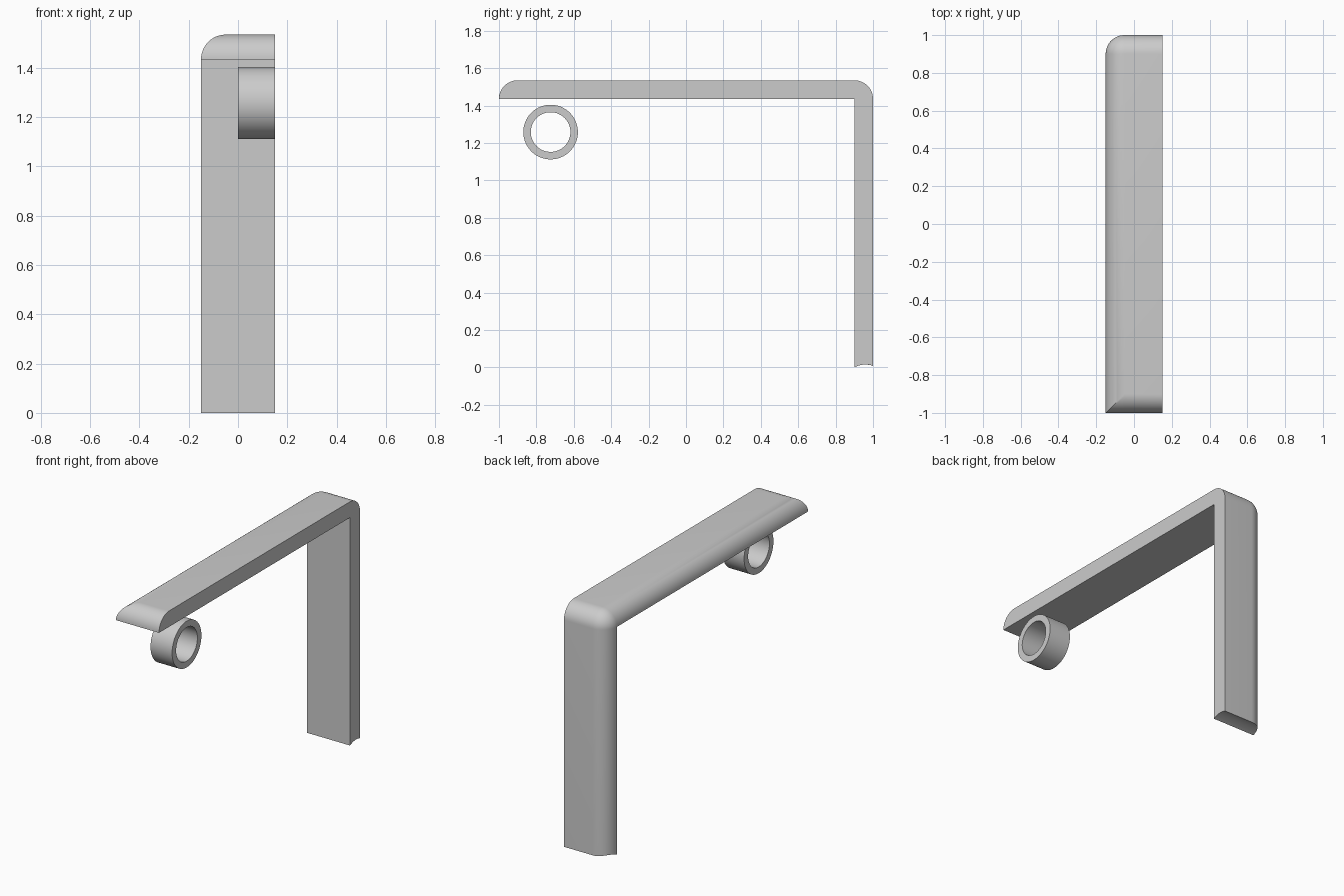
import bpy, bmesh
from math import sin, cos, pi, radians
from mathutils import Vector

if "Cube" in bpy.data.objects:
    bpy.data.objects.remove(bpy.data.objects["Cube"], do_unlink=True)

grey = bpy.data.materials.new("plain grey")
grey.use_nodes = True
grey.diffuse_color = (0.6, 0.6, 0.6, 1)
grey.node_tree.nodes["Principled BSDF"].inputs["Base Color"].default_value = (0.6, 0.6, 0.6, 1)

HALF = 0.15      # half width of the bracket
THICK = 0.1      # thickness, also the edge radius
UNDER = 1.435    # height of the underside of the arm
INNER = 0.9      # y of the inner face of the leg
STEPS = 12


def finish(bm, name):
    bmesh.ops.remove_doubles(bm, verts=bm.verts, dist=1e-5)
    bmesh.ops.recalc_face_normals(bm, faces=bm.faces)
    mesh = bpy.data.meshes.new(name)
    bm.to_mesh(mesh)
    bm.free()
    mesh.materials.append(grey)
    obj = bpy.data.objects.new(name, mesh)
    bpy.context.collection.objects.link(obj)
    bpy.ops.object.select_all(action="DESELECT")
    obj.select_set(True)
    bpy.context.view_layer.objects.active = obj
    bpy.ops.object.shade_smooth_by_angle(angle=radians(30))
    return obj


def outline(t):
    """Side outline of the bracket where the rounded edge has turned by t."""
    d = THICK * cos(t)
    pts = []
    for i in range(STEPS + 1):                      # rounded front tip
        a = (pi / 2 - t) * i / STEPS
        pts.append((-INNER - THICK * cos(a), UNDER + THICK * sin(a)))
    for i in range(STEPS + 1):                      # rounded back corner
        a = pi / 2 * (1 - i / STEPS)
        pts.append((INNER + d * cos(a), UNDER + d * sin(a)))
    for i in range(7):                              # hollowed foot
        u = (1 - i / 6) * d / THICK
        pts.append((INNER + THICK * u, 0.044 * u * (1 - u) + 0.008 * u))
    pts.append((INNER, UNDER))                      # inside corner
    return pts


# Bracket: arm and leg in one piece, rounded along the right outer edge
bm = bmesh.new()
slices = [(HALF, 0)]
for i in range(STEPS + 1):
    t = pi / 2 * i / STEPS
    slices.append((THICK - HALF - THICK * sin(t), t))
rings = [[bm.verts.new((x, y, z)) for y, z in outline(t)] for x, t in slices]
bm.faces.new(rings[0])
for a, b in zip(rings, rings[1:]):
    for i in range(len(a)):
        j = (i + 1) % len(a)
        bm.faces.new((a[i], a[j], b[j], b[i]))
finish(bm, "bracket")

# Ring below the arm tip
bm = bmesh.new()
centre = Vector((0, -0.724, 1.258))
corners = [bm.verts.new(centre + Vector((x, 0, r)))
           for x, r in ((0, 0.106), (HALF, 0.106), (HALF, 0.146), (0, 0.146))]
edges = [bm.edges.new((corners[i], corners[(i + 1) % 4])) for i in range(4)]
bmesh.ops.spin(bm, geom=corners + edges, cent=centre, axis=(1, 0, 0),
               angle=2 * pi, steps=64)
finish(bm, "ring")
